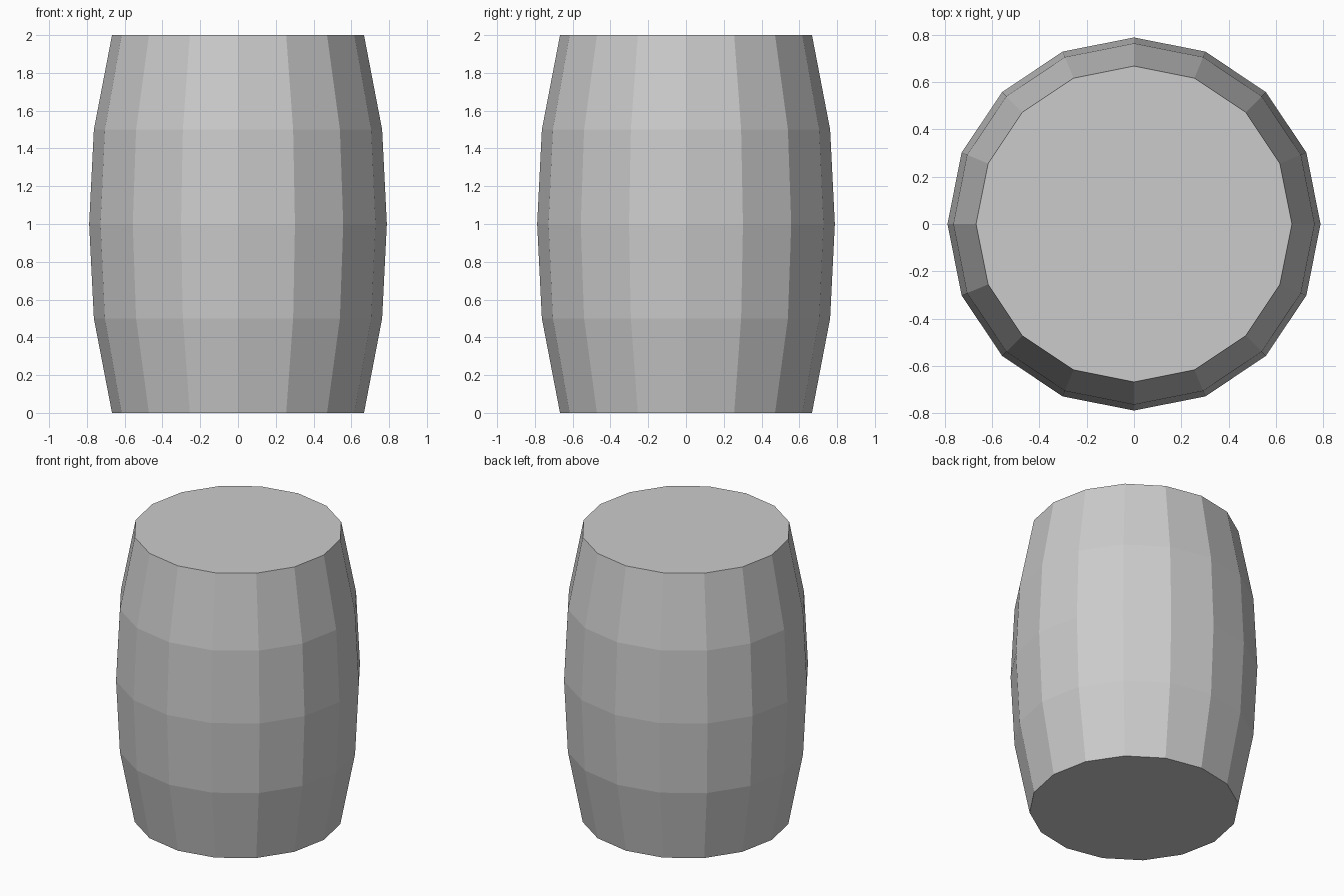
import bpy, bmesh
from math import cos, sin, tau

if "Cube" in bpy.data.objects:
    bpy.data.objects.remove(bpy.data.objects["Cube"])

SIDES = 16
# Barrel profile: (radius, height)
PROFILE = [(0.667, 0.0), (0.763, 0.5), (0.788, 1.0), (0.763, 1.5), (0.667, 2.0)]

bm = bmesh.new()
rings = [[bm.verts.new((r * cos(tau * i / SIDES), r * sin(tau * i / SIDES), z))
          for i in range(SIDES)] for r, z in PROFILE]

# Staves
for low, high in zip(rings, rings[1:]):
    for i in range(SIDES):
        j = (i + 1) % SIDES
        bm.faces.new((low[i], low[j], high[j], high[i]))

# Flat bottom and lid
bm.faces.new(rings[0][::-1])
bm.faces.new(rings[-1])

mesh = bpy.data.meshes.new("barrel")
bm.to_mesh(mesh)
bm.free()
bpy.context.collection.objects.link(bpy.data.objects.new("barrel", mesh))
